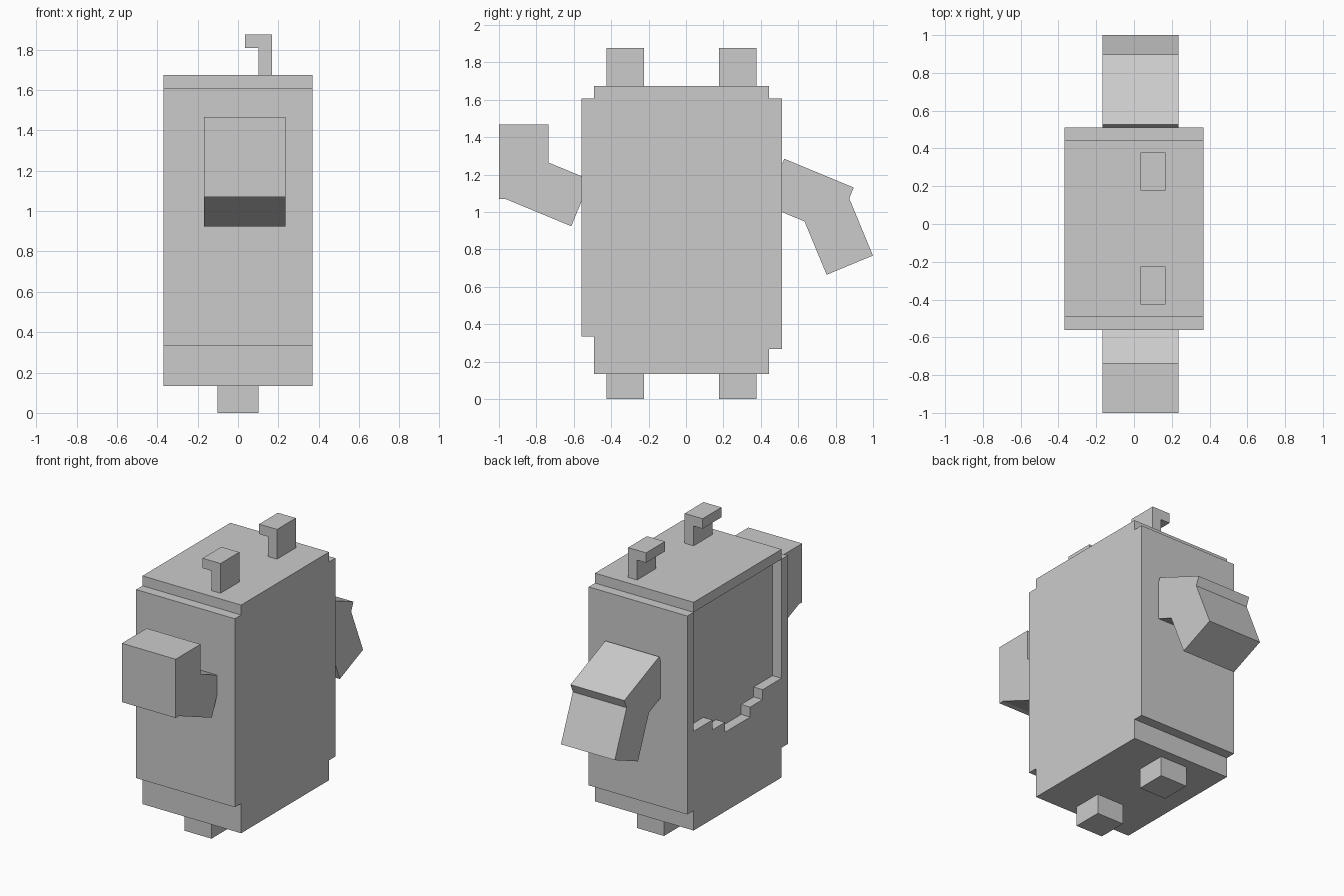
import bpy
import bmesh
import math

cube = bpy.data.objects.get("Cube")
if cube:
    bpy.data.objects.remove(cube, do_unlink=True)

U = 0.067                 # one grid unit
X0, Y0 = -5.5 * U, -0.56  # grid origin

grey = bpy.data.materials.new("light_grey")
grey.use_nodes = True
COLOUR = (0.6, 0.6, 0.6, 1.0)
grey.diffuse_color = COLOUR
grey.node_tree.nodes["Principled BSDF"].inputs["Base Color"].default_value = COLOUR


def slab(name, outline, x_from, x_to):
    """Extrude a (y, z) outline along x between two grid columns."""
    bm = bmesh.new()
    face = bm.faces.new([bm.verts.new((X0 + x_from * U, y, z)) for y, z in outline])
    new = bmesh.ops.extrude_face_region(bm, geom=[face])["geom"]
    moved = [v for v in new if isinstance(v, bmesh.types.BMVert)]
    bmesh.ops.translate(bm, verts=moved, vec=((x_to - x_from) * U, 0, 0))
    bmesh.ops.recalc_face_normals(bm, faces=bm.faces)
    mesh = bpy.data.meshes.new(name)
    bm.to_mesh(mesh)
    bm.free()
    mesh.materials.append(grey)
    obj = bpy.data.objects.new(name, mesh)
    bpy.context.collection.objects.link(obj)
    return obj


def grid(points):
    return [(Y0 + y * U, z * U) for y, z in points]


def block(y0, y1, z0, z1):
    return grid([(y0, z0), (y1, z0), (y1, z1), (y0, z1)])


def tilted(corner, degrees, length, thick):
    """Rectangle with its long side along the angle, thickness to the left."""
    a = math.radians(degrees)
    c, s = math.cos(a), math.sin(a)
    return [(corner[0] + (l * c - t * s) * U, corner[1] + (l * s + t * c) * U)
            for l, t in ((0, 0), (length, 0), (length, thick), (0, thick))]


# Body: solid core, plus a one-unit skin that frames the sunken side panel
base = [(0, 5), (1, 5), (1, 2), (15, 2), (15, 4), (16, 4), (16, 24), (15, 24)]
lid = [(15, 25), (1, 25)]
end = [(1, 24), (0, 24)]
pouch = [(15, 12), (12, 12), (12, 11), (10, 11), (10, 10),
         (6, 10), (6, 11), (4, 11), (4, 12), (1, 12)]
slab("body_core", grid(base + lid + end), 1, 11)
slab("side_frame", grid(base + pouch + end), 0, 1)
slab("lid_edge", block(1, 15, 24, 25), 0, 1)

# Feet and hooked antennae, one pair at each end
for label, y in (("front", 2), ("back", 11)):
    slab(label + "_foot", block(y, y + 3, 0, 2), 4, 7)
    slab(label + "_hook_stem", block(y, y + 3, 25, 28), 7, 8)
    slab(label + "_hook_tip", block(y, y + 3, 27, 28), 6, 7)

# Raised front arm
slab("front_upper_arm", tilted((-0.985, 1.078), -22.5, 6, 4), 3, 9)
slab("front_forearm", [(-1, 1.07), (-0.735, 1.07), (-0.735, 1.467), (-1, 1.467)], 3, 9)

# Lowered back arm
slab("back_upper_arm", tilted((0.423, 1.037), -22.5, 6, 4), 3, 9)
slab("back_forearm", tilted((0.598, 1.036), -67.5, 6, 4), 3, 9)
